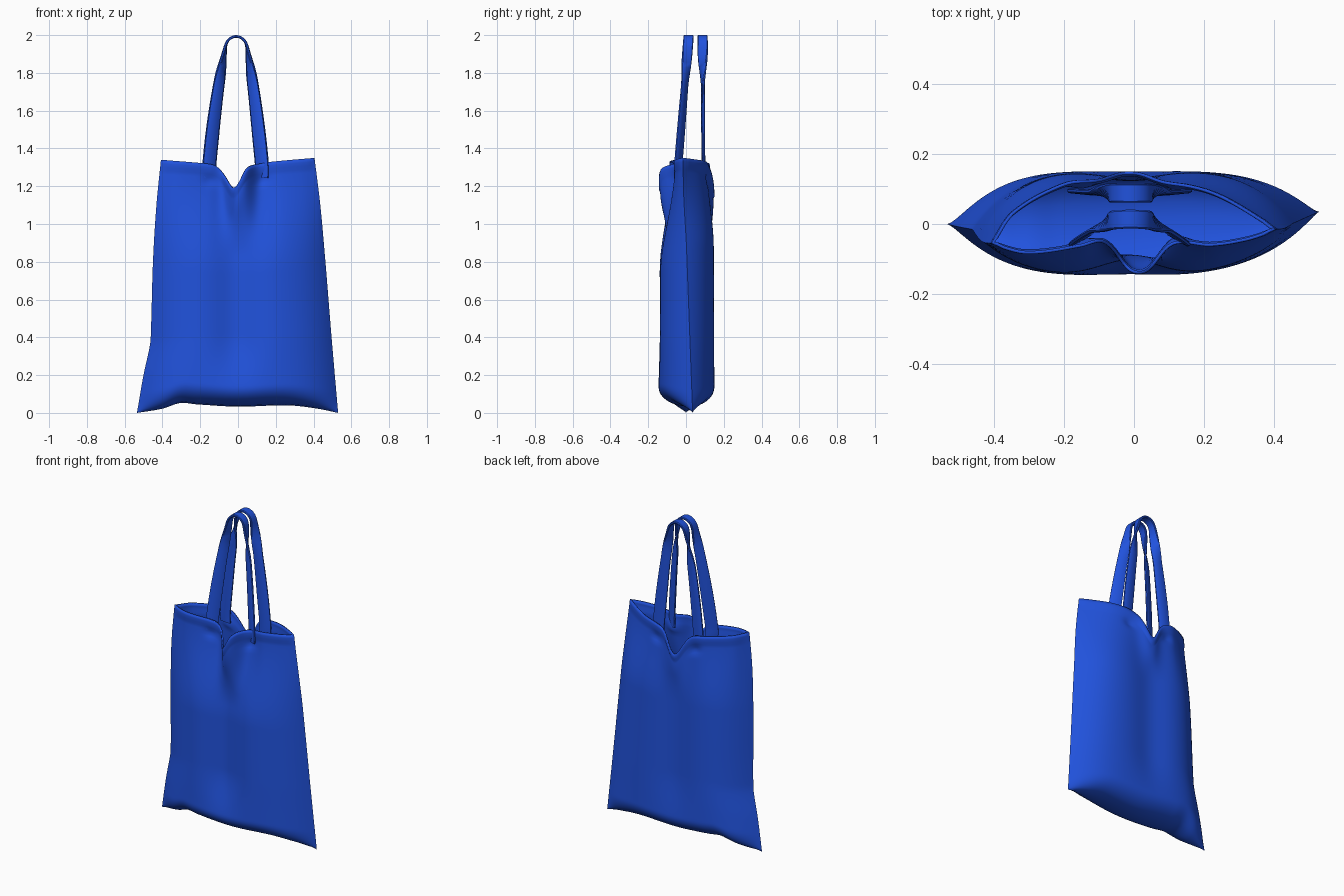
import bpy, math
from mathutils import Vector

if "Cube" in bpy.data.objects:
    bpy.data.objects.remove(bpy.data.objects["Cube"])

blue = bpy.data.materials.new("blue_cloth")
blue.diffuse_color = (0.015, 0.085, 0.72, 1)
blue.use_nodes = True
blue.node_tree.nodes["Principled BSDF"].inputs["Base Color"].default_value = blue.diffuse_color


def curve(pts, t):
    """Smooth (Hermite) lookup in a table of (key, value) pairs."""
    t = max(pts[0][0], min(pts[-1][0], t))
    i = 0
    while i < len(pts) - 2 and t > pts[i + 1][0]:
        i += 1

    def slope(k):
        a, b = pts[max(k - 1, 0)], pts[min(k + 1, len(pts) - 1)]
        return (b[1] - a[1]) / (b[0] - a[0])
    (x0, y0), (x1, y1) = pts[i], pts[i + 1]
    h = x1 - x0
    s = (t - x0) / h
    return ((2*s**3 - 3*s*s + 1) * y0 + (s**3 - 2*s*s + s) * h * slope(i)
            + (3*s*s - 2*s**3) * y1 + (s**3 - s*s) * h * slope(i + 1))


def smooth(a, b, t):
    t = max(0, min(1, (t - a) / (b - a)))
    return t * t * (3 - 2 * t)


def bell(x, centre, width, power=2):
    return math.exp(-abs((x - centre) / width) ** power)


def make(name, verts, faces, angle):
    me = bpy.data.meshes.new(name)
    me.from_pydata(verts, [], faces)
    me.materials.append(blue)
    ob = bpy.data.objects.new(name, me)
    bpy.context.collection.objects.link(ob)
    bpy.ops.object.select_all(action='DESELECT')
    bpy.context.view_layer.objects.active = ob
    ob.select_set(True)
    bpy.ops.object.shade_smooth_by_angle(angle=math.radians(angle))
    return ob


# Bag outline: half widths by height, bottom and rim heights, rim plan
LEFT = [(0, .535), (.15, .50), (.26, .468), (.3, .462), (.6, .45), (.82, .432), (1, .408)]
RIGHT = [(0, .53), (.3, .495), (.6, .462), (.82, .435), (1, .405)]
BOTTOM = [(-1, 0), (-.75, .022), (-.57, .052), (-.4, .045), (0, .033), (.5, .04), (.8, .022), (1, 0)]
RIM_Z = [(-1, 1.34), (-.45, 1.322), (-.2, 1.312), (.2, 1.315), (.45, 1.33), (1, 1.35)]
RIM_FRONT = [(-1, -.055), (-.75, -.08), (-.37, -.06), (-.2, -.04), (.2, -.045), (.37, -.05),
             (.54, -.058), (.8, -.042), (1, -.015)]
RIM_BACK = [(-1, -.055), (-.85, .03), (-.5, .11), (-.3, .12), (.3, .112), (.6, .08), (1, -.015)]


def bag_point(u, v, front):
    wl, wr = curve(LEFT, v), curve(RIGHT, v)
    x = -wl + (u + 1) / 2 * (wl + wr)
    # height, with the rim sagging between the handles
    top = curve(RIM_Z, u)
    sag = .12 * bell(x, -.025, .055) if front else .135 * bell(x, -.02, .065)
    z0 = curve(BOTTOM, u)
    z = z0 + v * (top - z0) - sag * smooth(.7, 1, v)
    # pillow-shaped body blending into the rim plan
    seam = .0175 * (1 + u) - v * (.055 - .0025 * (1 + u))
    full = 1 - abs(u) ** 4
    ramp = math.sqrt(1 - (1 - min(v / .085, 1)) ** 2)
    depth = -.148 + .03 * smooth(.1, 1, u) if front else .152
    body = seam * (1 - full * ramp) + depth * full * ramp
    body += (.045 if front else -.02) * bell(x, -.01, .12) * smooth(.03, .3, v)
    t = smooth(.55 if front else .65, 1, v)
    y = body * (1 - t) + curve(RIM_FRONT if front else RIM_BACK, u) * t
    # outward fold at the sag, stitched dents under the handles, hem
    sign = -1 if front else 1
    if front:
        y -= .096 * bell(x, .012, .07, 2.6) * smooth(.62, .98, v)
    else:
        y += .024 * bell(x, -.01, .07, 2.6) * smooth(.65, .95, v)
    for hx in (-.15, .127):
        y -= sign * .012 * bell(x, hx, .035) * bell(v, .93, .018)
    y += sign * .006 * smooth(.957, .963, v) * min(1, (1 - abs(u)) * 12)
    return (x, y, z)


# Bag body: one closed loop of cloth per height, closed at the bottom seam
NU, NV = 72, 84
ring = [(-1 + 2 * i / NU, True) for i in range(NU)] + [(1 - 2 * i / NU, False) for i in range(NU)]
N = len(ring)
verts, faces = [], []
for j in range(NV + 1):
    for u, front in ring:
        verts.append(bag_point(u, (j / NV) ** 1.2, front))
for j in range(NV):
    for i in range(N):
        k = (i + 1) % N
        a, b = j * N + i, j * N + k
        if j == 0:   # front and back share the bottom seam vertices
            a = a if i <= NU else N - i
            b = b if k <= NU else N - k
        faces.append((a, b, (j + 1) * N + k, (j + 1) * N + i))
bag = make("bag_body", verts, faces, 60)
bag.data.validate()
mod = bag.modifiers.new("cloth_thickness", 'SOLIDIFY')
mod.thickness = .009
mod.offset = -1


# Handles: flat straps that twist from facing front to lying flat on top
def handle(name, y_base, y_top, twist):
    xs = [-.152, -.152, -.133, -.107, -.077, -.057, -.01, .038, .057, .084, .108, .127, .127]
    zs = [1.245, 1.31, 1.5, 1.7, 1.88, 1.965, 1.993, 1.965, 1.88, 1.7, 1.5, 1.31, 1.245]
    n = len(xs) - 1
    tx, tz = list(enumerate(xs)), list(enumerate(zs))

    def centre(s):
        z = curve(tz, s)
        f = max(0, (z - 1.3) / .694)
        return Vector((curve(tx, s), y_base + (y_top - y_base) * f, z))
    verts, faces, steps = [], [], 72
    for i in range(steps + 1):
        s = n * i / steps
        c = centre(s)
        tan = (centre(min(n, s + .05)) - centre(max(0, s - .05))).normalized()
        out = Vector((-tan.z, 0, tan.x)).normalized()
        end = math.copysign(90, twist)
        a = math.radians(twist + (end - twist) * smooth(1.72, 1.98, c.z))
        w = out * math.cos(a) + Vector((0, 1, 0)) * math.sin(a)
        w = (w - tan * w.dot(tan)).normalized()
        nrm = tan.cross(w)
        half = .037 - .01 * smooth(1.4, 1.95, c.z)
        for p, q in ((-1, -.5), (-.85, -1), (.85, -1), (1, -.5),
                     (1, .5), (.85, 1), (-.85, 1), (-1, .5)):
            verts.append(c + w * (half * p) + nrm * (.007 * q))
    for i in range(steps):
        for k in range(8):
            m = (k + 1) % 8
            faces.append((i * 8 + k, i * 8 + m, i * 8 + 8 + m, i * 8 + 8 + k))
    faces += [tuple(range(7, -1, -1)), tuple(range(steps * 8, steps * 8 + 8))]
    make(name, verts, faces, 40)


handle("front_handle", -.042, .014, -30)
handle("back_handle", .092, .088, 6)
